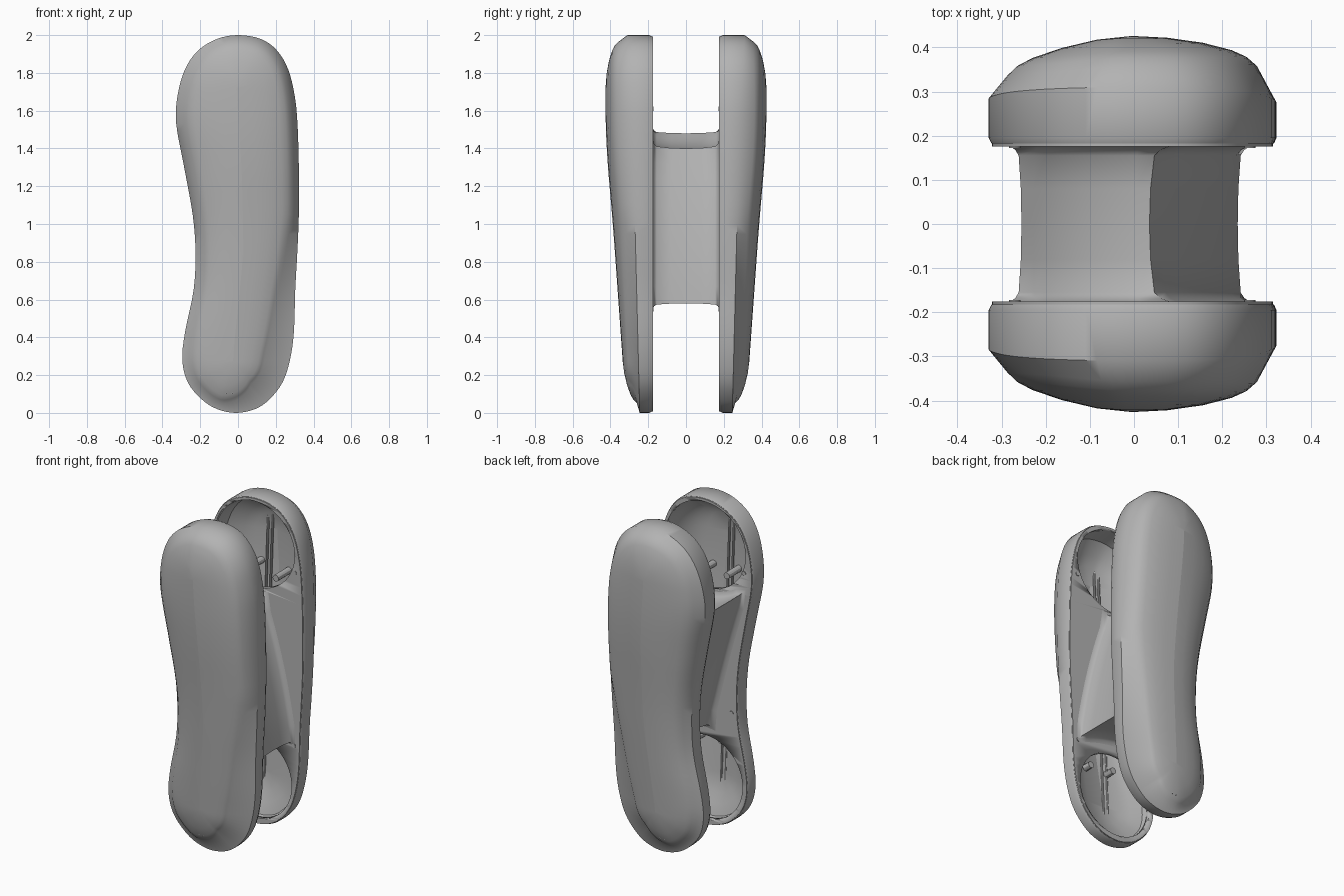
import bpy, bmesh, math
from mathutils import Vector

if "Cube" in bpy.data.objects:
    bpy.data.objects.remove(bpy.data.objects["Cube"])

grey = bpy.data.materials.new("plain grey")
grey.use_nodes = True
grey.diffuse_color = (0.45, 0.45, 0.45, 1)
grey.node_tree.nodes["Principled BSDF"].inputs["Base Color"].default_value = (0.45, 0.45, 0.45, 1)


def clamp(v, lo=0.0, hi=1.0):
    return max(lo, min(hi, v))


def interp(table, v):
    for (a, fa), (b, fb) in zip(table, table[1:]):
        if v <= b:
            t = clamp((v - a) / (b - a))
            return fa + (fb - fa) * t
    return table[-1][1]


def smooth_interp(table, v):
    # average over a small window to round the corners
    return sum(interp(table, v + k * 0.04) for k in range(-3, 4)) / 7


def spline(points, steps):
    out, n = [], len(points)
    for i in range(n):
        a, b, c, d = (Vector(points[(i + k) % n]) for k in (-1, 0, 1, 2))
        for s in range(steps):
            t = s / steps
            out.append(0.5 * (2 * b + (c - a) * t + (2 * a - 5 * b + 4 * c - d) * t ** 2
                              + (3 * b - a - 3 * c + d) * t ** 3))
    return out


def finish(name, bm, mirror=True, angle=30):
    bmesh.ops.remove_doubles(bm, verts=bm.verts, dist=0.0005)
    bmesh.ops.recalc_face_normals(bm, faces=bm.faces)
    mesh = bpy.data.meshes.new(name)
    bm.to_mesh(mesh)
    bm.free()
    mesh.materials.append(grey)
    ob = bpy.data.objects.new(name, mesh)
    bpy.context.collection.objects.link(ob)
    bpy.ops.object.select_all(action='DESELECT')
    ob.select_set(True)
    bpy.context.view_layer.objects.active = ob
    bpy.ops.object.shade_smooth_by_angle(angle=math.radians(angle))
    if mirror:
        add_mirror(ob)
    return ob


def add_mirror(ob):
    m = ob.modifiers.new("other_side", 'MIRROR')
    m.use_axis = (False, True, False)
    m.use_mirror_merge = False


def loft(bm, rings, closed=False):
    vs = [[bm.verts.new(p) for p in r] for r in rings]
    pairs = list(zip(vs, vs[1:])) + ([(vs[-1], vs[0])] if closed else [])
    for a, b in pairs:
        for i in range(len(a)):
            j = (i + 1) % len(a)
            bm.faces.new((a[i], a[j], b[j], b[i]))
    return vs


def rod(bm, a, b, r, sides=12):
    a, b = Vector(a), Vector(b)
    q = (b - a).to_track_quat('Z', 'Y').to_matrix().to_4x4()
    q.translation = (a + b) / 2
    bmesh.ops.create_cone(bm, cap_ends=True, segments=sides, radius1=r, radius2=r,
                          depth=(b - a).length, matrix=q)


# Bean outline: height, left edge, right edge
rows = [(1.98, -.11, .12), (1.92, -.21, .205), (1.82, -.28, .265), (1.68, -.32, .3),
        (1.53, -.327, .315), (1.3, -.285, .322), (1.05, -.24, .322), (.85, -.225, .314),
        (.65, -.235, .303), (.43, -.28, .296), (.28, -.295, .275), (.16, -.265, .235),
        (.07, -.19, .165), (.02, -.11, .09)]
control = [(0, 2.0)] + [(r, z) for z, l, r in rows] + [(-.01, 0)] + [(l, z) for z, l, r in rows[::-1]]
outline = spline(control, 4)
N = len(outline)
spine = [(.27, -.03), (.85, .03), (1.3, .02), (1.73, -.01)]
crown = [(0, .315), (.27, .335), (1.0, .387), (1.35, .418), (1.6, .428), (2.0, .42)]


def inset(i, f):
    p, q = outline[i], outline[-i % N]
    zc = clamp((p.y + q.y) / 2, .27, 1.73)
    return p.lerp(Vector((smooth_interp(spine, zc), zc)), f)


def ring(f, y):
    pts = []
    for i in range(N):
        p = inset(i, f)
        pts.append((p.x, y(p) if callable(y) else y, p.y))
    return pts


def dome(drop):
    # the upper part falls away a little towards one side
    return lambda p: (smooth_interp(crown, p.y) - drop
                      - .1 * max(0, -.04 - p.x) * clamp((p.y - .5) / .8))


def corner(i):
    o = outline[i]
    return clamp((1.05 - o.y) / .75) * clamp((o.x + .1) / .25)


def face_edge(f, drop):
    # the lower right corner carries a wider chamfer
    pts = []
    for i in range(N):
        w = corner(i)
        p = inset(i, f + .36 * w * (1 - f))
        pts.append((p.x, dome(drop * (1 - .35 * w))(p), p.y))
    return pts


def side(p):
    return .245 + .025 * p.y + .015 * clamp((p.y - 1.6) / .4)


# Hollow outer shells
bm = bmesh.new()
loft(bm, [ring(.09, .182), ring(.02, .182), ring(0, .195), ring(0, side),
          face_edge(.13, .064), face_edge(.2, .045), face_edge(.3, .031), face_edge(.5, .015),
          face_edge(.75, .004), ring(1, dome(0)), ring(1, dome(.035)), ring(.6, dome(.05)),
          ring(.4, dome(.075)), ring(.15, lambda p: side(p) - .02)], closed=True)
finish("padded_shell", bm, angle=38)

# Inner plates with a round opening at each end
bm = bmesh.new()
caps = loft(bm, [ring(.025, .176), ring(.025, .2)])
for r in caps:
    for i in range(N // 2):
        quad = [r[i], r[i + 1], r[-(i + 1) % N], r[-i % N]]
        bm.faces.new(list(dict.fromkeys(quad)))
plate = finish("inner_plate", bm, mirror=False)
for x, z, rx, rz in ((-.01, 1.715, .27, .262), (-.01, .295, .25, .255)):
    bm = bmesh.new()
    loop = [(x + rx * math.cos(k * math.tau / 64), z + rz * math.sin(k * math.tau / 64)) for k in range(64)]
    ends = loft(bm, [[(a, y, b) for a, b in loop] for y in (.1, .3)])
    for e in ends:
        bm.faces.new(e)
    cutter = finish("opening_cutter", bm, mirror=False)
    cutter.hide_render = True
    cut = plate.modifiers.new("opening", 'BOOLEAN')
    cut.operation, cut.object, cut.solver = 'DIFFERENCE', cutter, 'EXACT'
    bpy.context.view_layer.objects.active = plate
    bpy.ops.object.modifier_apply(modifier=cut.name)
    bpy.data.objects.remove(cutter)
add_mirror(plate)

# Slanted bridge joining the plates, with bowed faces, flared at both ends
corners = [Vector(c) for c in ((-.255, 1.48), (.035, 1.4), (.235, .58), (-.03, .64))]
bows = (-.025, .022, -.012, -.01)
STEPS = 10
section = []
for k, bow in enumerate(bows):
    a, b = corners[k], corners[(k + 1) % 4]
    out = Vector((a.y - b.y, b.x - a.x)).normalized()
    for s in range(STEPS):
        t = s / STEPS
        section.append((a.lerp(b, t) + out * bow * 4 * t * (1 - t), out))
bm = bmesh.new()
rings = []
for y, flare in ((-.18, .055), (-.176, .038), (-.168, .02), (-.155, .009), (-.08, .002), (0, 0),
                 (.08, .002), (.155, .009), (.168, .02), (.176, .038), (.18, .055)):
    pts = []
    for i, (p, out) in enumerate(section):
        n = out if i % STEPS else out + section[i - 1][1]
        q = p + n * flare
        pts.append((q.x, y, q.y))
    rings.append(pts)
ends = loft(bm, rings)
for e in (ends[0], ends[-1]):
    bm.faces.new(e)
finish("bridge", bm, mirror=False, angle=50)

# Ribs and screw posts inside the shells
bm = bmesh.new()
for x in (-.06, -.03):
    rod(bm, (x, .29, .1), (x, .385, 1.88), .007, 8)
for x, z in ((-.1, 1.52), (.08, 1.5), (-.06, .5), (.1, .48)):
    rod(bm, (x, .25, z), (x, smooth_interp(crown, z) - .04, z), .02)
finish("ribs_and_posts", bm)

# Small screw heads on the plates
bm = bmesh.new()
for x, z in ((-.27, 1.61), (.262, 1.61), (-.185, .73), (.255, .55)):
    rod(bm, (x, .172, z), (x, .185, z), .013)
finish("screw_heads", bm)
